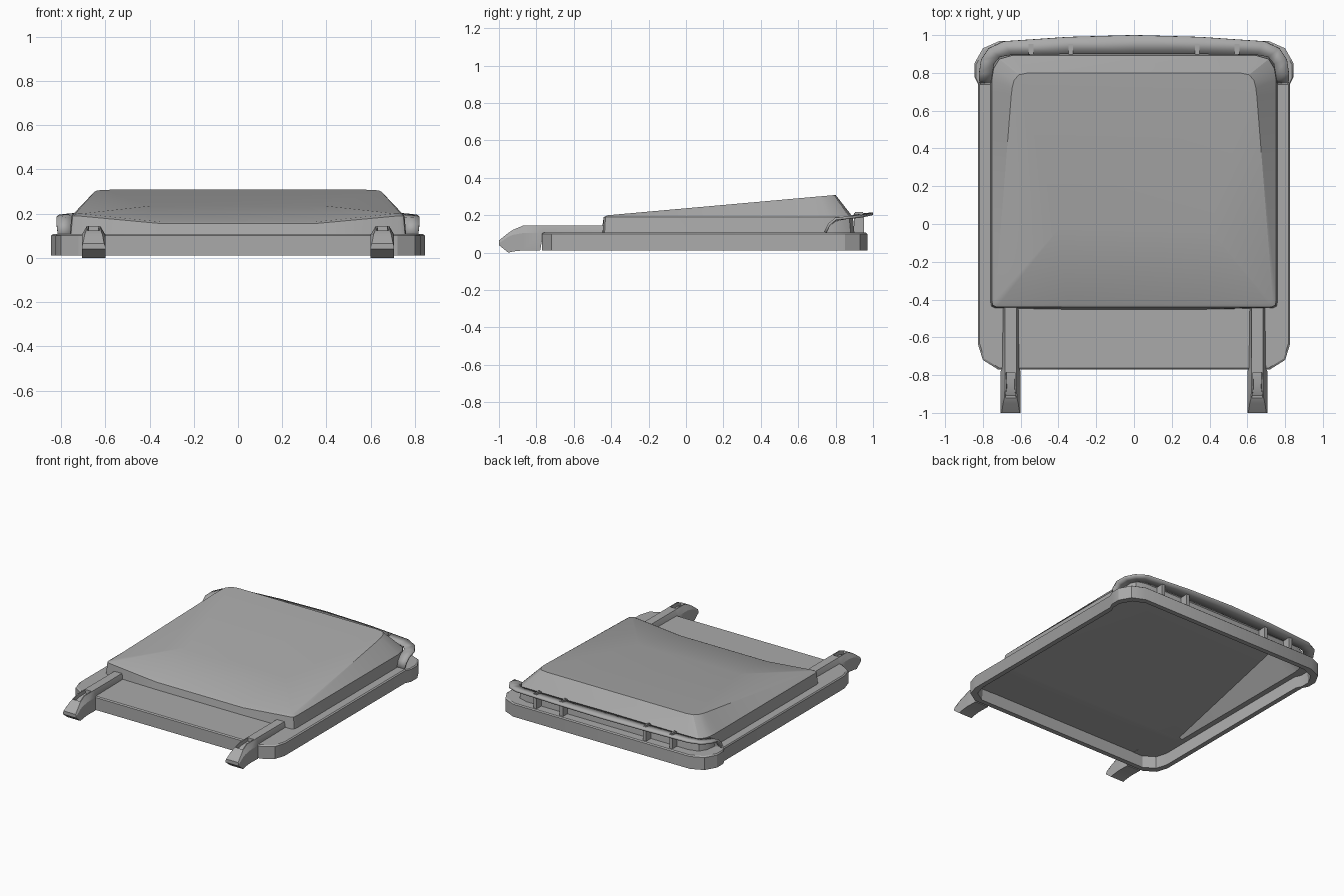
import bpy, bmesh

cube = bpy.data.objects.get("Cube")
if cube:
    bpy.data.objects.remove(cube)

grey = bpy.data.materials.new("grey_plastic")
grey.use_nodes = True
colour = (0.4, 0.4, 0.4, 1)
grey.diffuse_color = colour
grey.node_tree.nodes["Principled BSDF"].inputs["Base Color"].default_value = colour


def finish(name, bm, angle=0.5):
    bmesh.ops.recalc_face_normals(bm, faces=bm.faces)
    mesh = bpy.data.meshes.new(name)
    bm.to_mesh(mesh)
    bm.free()
    mesh.materials.append(grey)
    obj = bpy.data.objects.new(name, mesh)
    bpy.context.collection.objects.link(obj)
    bpy.ops.object.select_all(action='DESELECT')
    obj.select_set(True)
    bpy.context.view_layer.objects.active = obj
    bpy.ops.object.shade_smooth_by_angle(angle=angle)
    return obj


def ring(bm, half):
    """Closed loop from a right half outline, mirrored in x."""
    full = half + [(-x, y, z) for x, y, z in reversed(half)]
    return [bm.verts.new(p) for p in full]


def bridge(bm, a, b):
    n = len(a)
    for i in range(n):
        j = (i + 1) % n
        bm.faces.new((a[i], a[j], b[j], b[i]))


# Half outlines, front middle to back middle
rim = [(.35, -.77), (.72, -.77), (.80, -.72), (.825, -.64), (.825, .74),
       (.845, .78), (.845, .85), (.80, .93), (.71, .97)]
foot = [(.35, -.452), (.735, -.445), (.755, -.435), (.76, -.41), (.76, .70),
        (.76, .77), (.75, .83), (.72, .88), (.65, .90)]
top = [(.35, -.425), (.71, -.42), (.725, -.415), (.735, -.40), (.65, .68),
       (.645, .72), (.635, .76), (.61, .79), (.56, .80)]


def level(outline, z, inset=0):
    return [(x * (1 - inset / .84), y * (1 - inset / .87) + inset * .11, z)
            for x, y in outline]


def slope(y):
    return .237 + .089 * y


# Hollow lid shell: liner, skirt, deck and domed top
bm = bmesh.new()
shoulder = level(foot, .19, .008)
shoulder[0] = (.35, -.44, .155)
crown = [(x, y, slope(y)) for x, y in top]
crown[0] = (.35, -.425, .163)
liner_top = [(x * .98, y * .98, max(.095, .16 + .155 * y)) for x, y in top]
loops = [liner_top, level(foot, .093, .015), level(rim, .093, .04),
         level(rim, .01, .035), level(rim, .01), level(rim, .10),
         level(rim, .107, .008), level(foot, .107), shoulder, crown]
loops = [ring(bm, h) for h in loops]
for a, b in zip(loops, loops[1:]):
    bridge(bm, a, b)
bm.faces.new(loops[0])

# Dished front of the dome
c = loops[-1]
right = bm.verts.new((.4, -.03, slope(-.03)))
left = bm.verts.new((-.4, -.03, slope(-.03)))
bm.faces.new((c[-1], c[0], right, left))
bm.faces.new((c[0], c[1], right))
bm.faces.new((c[-2], c[-1], left))
bm.faces.new(c[1:-1] + [left, right])
finish("lid_shell", bm)

# Curved hinge flange wrapping the back
inner = [(.755, .745, .108), (.755, .765, .15), (.75, .80, .175),
         (.74, .85, .185), (.71, .885, .19), (.65, .895, .195),
         (.35, .90, .198)]
outer = [(.815, .745, .108), (.82, .765, .15), (.82, .80, .18),
         (.81, .87, .188), (.77, .93, .193), (.69, .967, .2),
         (.35, .99, .206), (0, 1.0, .208)]
inner.append((0, .90, .2))


def mirrored(half):
    return half + [(-x, y, z) for x, y, z in reversed(half[:-1])]


bm = bmesh.new()
a = [bm.verts.new(p) for p in mirrored(inner)]
b = [bm.verts.new(p) for p in mirrored(outer)]
for i in range(len(a) - 1):
    bm.faces.new((a[i], b[i], b[i + 1], a[i + 1]))
flange = finish("hinge_flange", bm)
solid = flange.modifiers.new("thickness", 'SOLIDIFY')
solid.thickness = .014
solid.offset = 0


# Hinge ribs under and through the flange
def rib(name, x):
    bm = bmesh.new()
    bmesh.ops.create_cube(bm, size=1)
    for v in bm.verts:
        v.co = (x + v.co.x * .025, .925 + v.co.y * .055, .16 + v.co.z * .115)
    edges = [e for e in bm.edges if all(v.co.z > .2 for v in e.verts)]
    bmesh.ops.bevel(bm, geom=edges, offset=.006, segments=2, affect='EDGES')
    finish(name, bm)


# Front grip arm lofted along y: y, bottom, shoulder, crest, half widths
stations = [(-1.0, .04, .05, .065, .053, .048),
            (-.95, 0, .085, .105, .053, .04),
            (-.925, .006, .095, .122, .053, .034),
            (-.87, .012, .105, .145, .053, .03),
            (-.78, .01, .105, .145, .053, .03),
            (-.765, .09, .106, .145, .045, .03),
            (-.42, .1, .106, .145, .04, .03)]


def arm(name, cx):
    bm = bmesh.new()
    sections = []
    for y, low, mid, high, wide, narrow in stations:
        shape = [(-wide, low), (wide, low), (wide, mid), (narrow, high),
                 (-narrow, high), (-wide, mid)]
        sections.append([bm.verts.new((cx + x, y, z)) for x, z in shape])
    for a, b in zip(sections, sections[1:]):
        bridge(bm, a, b)
    bm.faces.new(sections[0])
    bm.faces.new(sections[-1])
    bmesh.ops.recalc_face_normals(bm, faces=bm.faces)
    # Thumb recess in the crest
    crest = [f for f in bm.faces if f.normal.z > .5
             and -.93 < f.calc_center_median().y < -.78
             and abs(f.calc_center_median().x - cx) < .01]
    bmesh.ops.inset_region(bm, faces=crest, thickness=.008, depth=0)
    bmesh.ops.inset_region(bm, faces=crest, thickness=.002, depth=-.025)
    finish(name, bm)


for side, s in (("left", 1), ("right", -1)):
    arm(side + "_grip_arm", s * .653)
    rib(side + "_inner_hinge_rib", s * .335)
    rib(side + "_outer_hinge_rib", s * .545)
